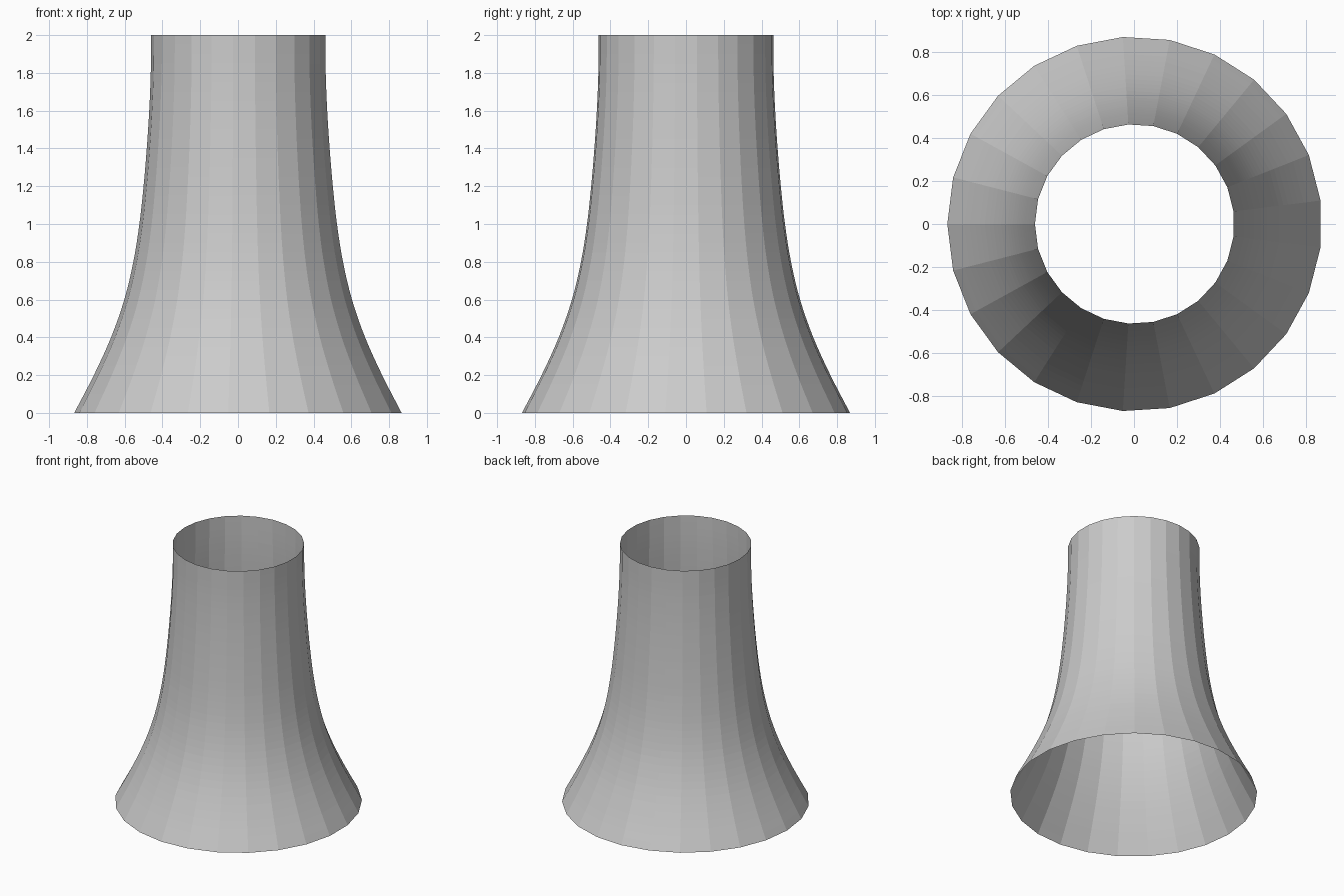
import bpy, bmesh, math

if "Cube" in bpy.data.objects:
    bpy.data.objects.remove(bpy.data.objects["Cube"])

SIDES = 25
# outer radius at every 0.2 of height, from flared foot to straight neck
RADII = [0.87, 0.766, 0.675, 0.605, 0.557, 0.525, 0.503, 0.486, 0.473, 0.465, 0.463]
STEP, SUB = 0.2, 4


def smooth_profile(values):
    # Catmull-Rom curve through the radii
    p = [2 * values[0] - values[1]] + values + [values[-1]]
    out = []
    for i in range(len(values) - 1):
        a, b, c, d = p[i:i + 4]
        for k in range(SUB):
            t = k / SUB
            r = 0.5 * (2 * b + (c - a) * t + (2 * a - 5 * b + 4 * c - d) * t * t
                       + (3 * b - a - 3 * c + d) * t ** 3)
            out.append((r, (i + t) * STEP))
    out.append((values[-1], (len(values) - 1) * STEP))
    return out


# open flared tower shell, flat faced, one corner pointing to -x
bm = bmesh.new()
rings = []
for r, z in smooth_profile(RADII):
    angles = [math.pi + 2 * math.pi * k / SIDES for k in range(SIDES)]
    rings.append([bm.verts.new((r * math.cos(a) + 0.003, r * math.sin(a), z)) for a in angles])
for low, high in zip(rings, rings[1:]):
    for k in range(SIDES):
        n = (k + 1) % SIDES
        bm.faces.new((low[k], low[n], high[n], high[k]))

mesh = bpy.data.meshes.new("tower_shell")
bm.to_mesh(mesh)
bm.free()
shell = bpy.data.objects.new("tower_shell", mesh)
bpy.context.collection.objects.link(shell)
